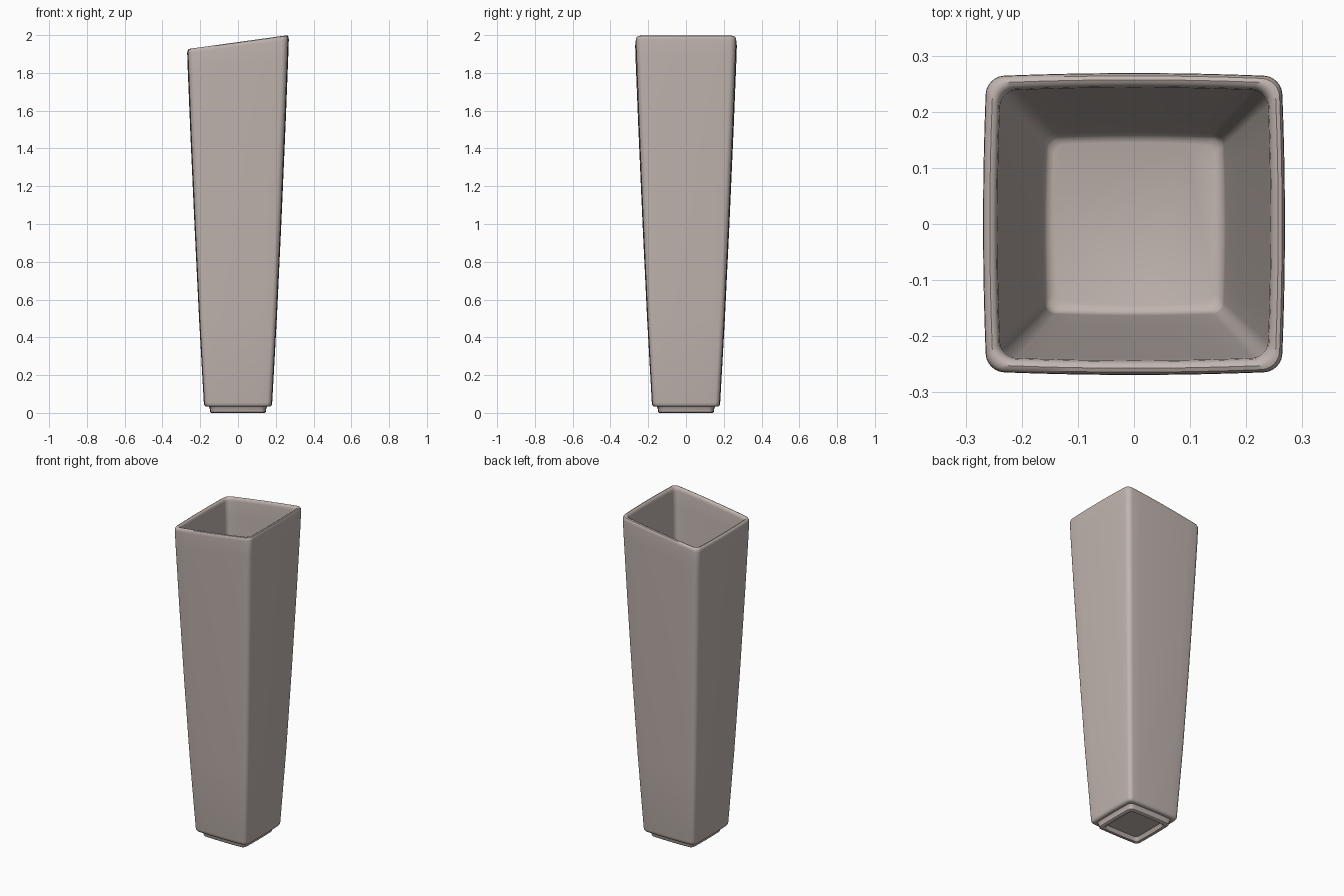
import bpy
import bmesh
import math

cube = bpy.data.objects.get("Cube")
if cube:
    bpy.data.objects.remove(cube, do_unlink=True)

# Warm grey glazed ceramic
clay = bpy.data.materials.new("warm_grey_ceramic")
clay.use_nodes = True
colour = (0.53, 0.46, 0.43, 1)
clay.diffuse_color = colour
clay.node_tree.nodes["Principled BSDF"].inputs["Base Color"].default_value = colour

RIM_Z = 1.963    # rim height on the centre line
SLANT = 0.139    # rise of the slanted rim along x
BULGE = 0.022    # how far the sides bow outward
CORNER_STEPS = 6
SIDE_STEPS = 8


def square_ring(half, radius):
    """Rounded square outline with gently bowed sides."""
    inner = half - radius
    points = []
    for side in range(4):
        start = side * math.pi / 2
        c, s = math.cos(start), math.sin(start)
        local = [(half, -inner + 2 * inner * i / SIDE_STEPS) for i in range(SIDE_STEPS)]
        for i in range(CORNER_STEPS):
            a = i / CORNER_STEPS * math.pi / 2
            local.append((inner + radius * math.cos(a), inner + radius * math.sin(a)))
        points += [(c * x - s * y, s * x + c * y) for x, y in local]
    return [(x * (1 - BULGE * (y / half) ** 2), y * (1 - BULGE * (x / half) ** 2))
            for x, y in points]


def loft(name, profile):
    """Skin a profile of (half width, height, corner radius), capped at both ends."""
    bm = bmesh.new()
    rings = []
    for half, z, radius in profile:
        tilt = SLANT * max(0, z - 0.1) / RIM_Z * 1.05
        rings.append([bm.verts.new((x, y, z + tilt * x)) for x, y in square_ring(half, radius)])
    count = len(rings[0])
    for low, high in zip(rings, rings[1:]):
        for i in range(count):
            j = (i + 1) % count
            bm.faces.new((low[i], low[j], high[j], high[i]))
    bm.faces.new(rings[0][::-1])
    bm.faces.new(rings[-1])
    bmesh.ops.recalc_face_normals(bm, faces=bm.faces)
    mesh = bpy.data.meshes.new(name)
    bm.to_mesh(mesh)
    bm.free()
    obj = bpy.data.objects.new(name, mesh)
    bpy.context.collection.objects.link(obj)
    mesh.materials.append(clay)
    bpy.ops.object.select_all(action="DESELECT")
    obj.select_set(True)
    bpy.context.view_layer.objects.active = obj
    bpy.ops.object.shade_smooth_by_angle(angle=math.radians(40))
    return obj


# Recessed underside and foot
foot = [(0.112, 0.022, 0.015), (0.118, 0.016, 0.018), (0.121, 0.004, 0.02),
        (0.125, 0.0, 0.02), (0.142, 0.0, 0.022), (0.147, 0.004, 0.023),
        (0.151, 0.028, 0.024), (0.155, 0.033, 0.024)]

# Outer wall, flaring upward
outside = [(0.166, 0.033, 0.024), (0.174, 0.036, 0.024), (0.179, 0.043, 0.024),
           (0.181, 0.055, 0.024), (0.206, 0.5, 0.025), (0.23, 1.0, 0.027),
           (0.252, 1.5, 0.03), (0.266, 1.85, 0.031), (0.269, 1.94, 0.032)]

# Rounded rim
rim = [(0.268, 1.952, 0.032), (0.264, 1.96, 0.031), (0.257, 1.963, 0.03),
       (0.25, 1.96, 0.029), (0.245, 1.952, 0.028), (0.243, 1.94, 0.028)]

# Hollow inside, down to a softly filleted floor
inside = [(0.24, 1.85, 0.028), (0.226, 1.5, 0.026), (0.205, 1.0, 0.024),
          (0.183, 0.5, 0.022), (0.163, 0.09, 0.02), (0.161, 0.075, 0.02),
          (0.155, 0.066, 0.02), (0.145, 0.062, 0.02)]

loft("vase", foot + outside + rim + inside)
